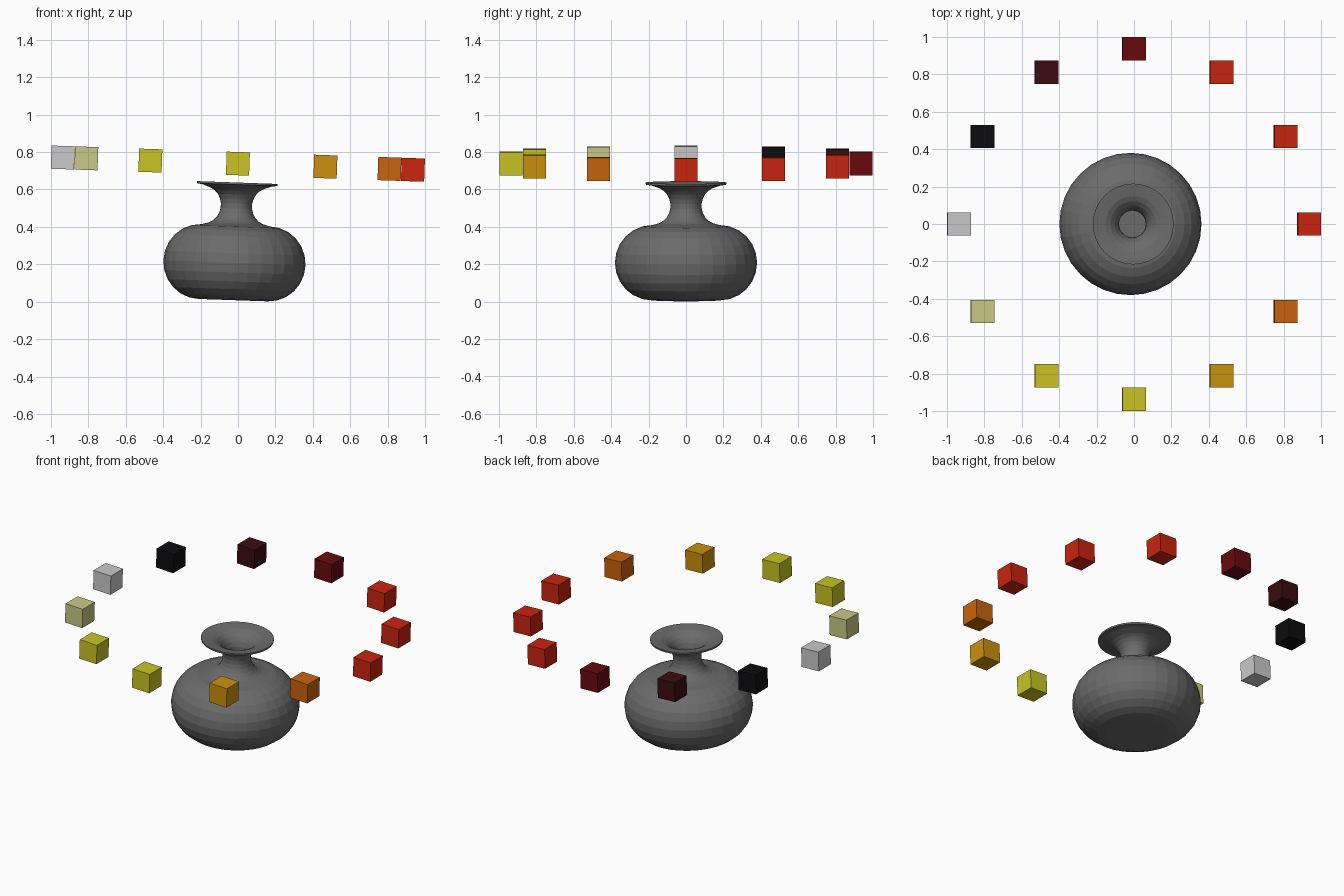
import bpy
import bmesh
import math
from mathutils import Matrix, Vector

cube = bpy.data.objects.get("Cube")
if cube:
    bpy.data.objects.remove(cube, do_unlink=True)


def material(name, *srgb):
    """Flat material from display colour values."""
    linear = [((c + 0.055) / 1.055) ** 2.4 if c > 0.04 else c / 12.92 for c in srgb] + [1]
    mat = bpy.data.materials.new(name)
    mat.use_nodes = True
    mat.diffuse_color = linear
    mat.node_tree.nodes["Principled BSDF"].inputs["Base Color"].default_value = linear
    return mat


def add_object(name, bm, mat, matrix):
    mesh = bpy.data.meshes.new(name)
    bm.to_mesh(mesh)
    bm.free()
    mesh.materials.append(mat)
    obj = bpy.data.objects.new(name, mesh)
    obj.matrix_world = matrix
    bpy.context.collection.objects.link(obj)
    return obj


def arc(cx, cz, rx, rz, start, end, steps):
    """Points on an elliptical arc, angles in degrees."""
    angles = [math.radians(start + (end - start) * i / steps) for i in range(steps + 1)]
    return [(cx + rx * math.cos(a), cz + rz * math.sin(a)) for a in angles]


red = material("red", 0.79, 0.14, 0.06)
dark_red = material("dark red", 0.41, 0.04, 0.05)
maroon = material("maroon", 0.23, 0.05, 0.06)
black = material("black", 0.05, 0.05, 0.06)
white = material("pale grey", 0.79, 0.79, 0.79)
beige = material("beige", 0.79, 0.79, 0.53)
yellow = material("yellow", 0.79, 0.77, 0.14)
amber = material("amber", 0.79, 0.57, 0.05)
orange = material("orange", 0.79, 0.39, 0.05)
clay = material("dark grey", 0.42, 0.42, 0.42)

# The whole arrangement leans slightly towards +x
lean = Matrix.Translation((-0.026, 0, 0.008)) @ Matrix.Rotation(math.radians(2), 4, "Y")

# Vase: round belly, pinched neck and flared lip, lathed as one wall
outer = [(0, 0)] + arc(0.185, 0.2, 0.195, 0.2, -90, 90, 12)
outer += arc(0.175, 0.505, 0.092, 0.1, 250, 112, 9) + [(0.187, 0.614), (0.215, 0.618)]
wall = 0.012
inner = [(0.216, 0.629), (0.19, 0.626)] + arc(0.175, 0.515, 0.104, 0.108, 105, 250, 9)
inner += arc(0.185, 0.2, 0.195 - wall, 0.2 - wall, 90, -90, 12) + [(0, wall)]
bm = bmesh.new()
verts = [bm.verts.new((r, 0, z)) for r, z in outer + inner]
edges = [bm.edges.new(pair) for pair in zip(verts, verts[1:])]
bmesh.ops.spin(bm, geom=verts + edges, cent=(0, 0, 0), axis=(0, 0, 1),
               angle=math.tau, steps=32, use_merge=True)
bmesh.ops.remove_doubles(bm, verts=bm.verts, dist=0.0005)
bmesh.ops.recalc_face_normals(bm, faces=bm.faces)
add_object("vase", bm, clay, lean)

# Ring of coloured cubes floating around the lip
ring = [red, red, red, dark_red, maroon, black, white, beige, yellow, yellow, amber, orange]
for i, mat in enumerate(ring):
    angle = math.tau * i / len(ring)
    spot = Vector((0.936 * math.cos(angle), 0.936 * math.sin(angle), 0.73))
    bm = bmesh.new()
    bmesh.ops.create_cube(bm, size=0.124)
    add_object(f"ring_cube_{i + 1}", bm, mat, lean @ Matrix.Translation(spot))
